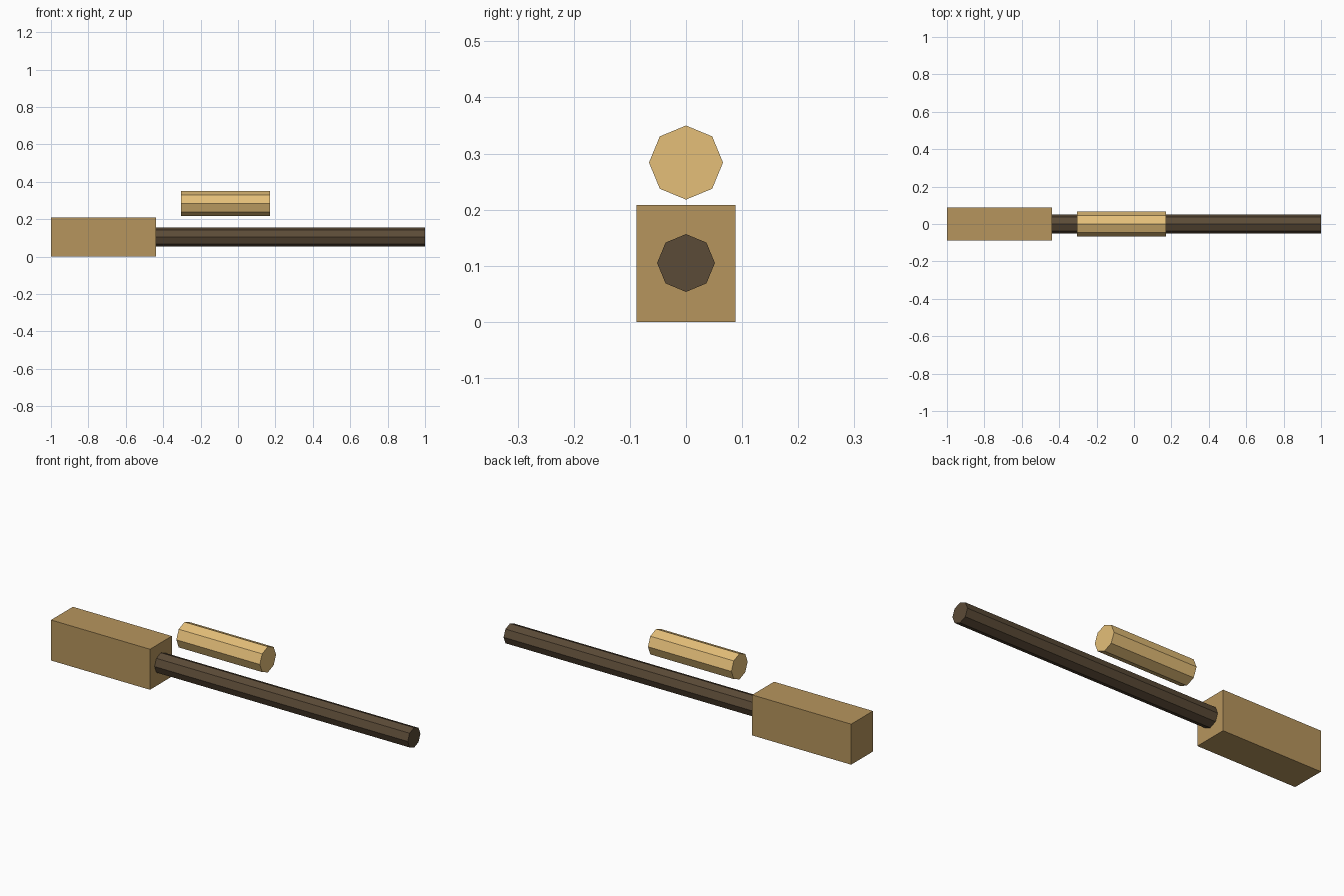
import bpy
import math

if "Cube" in bpy.data.objects:
    bpy.data.objects.remove(bpy.data.objects["Cube"])


def paint(obj, name, color):
    mat = bpy.data.materials.new(name)
    mat.diffuse_color = (*color, 1)
    mat.use_nodes = True
    mat.node_tree.nodes["Principled BSDF"].inputs["Base Color"].default_value = mat.diffuse_color
    obj.data.materials.append(mat)


def rod(name, x0, x1, z, radius, mat_name, color):
    """Eight-sided rod along x with a corner pointing up."""
    bpy.ops.mesh.primitive_cylinder_add(
        vertices=8, radius=radius, depth=x1 - x0,
        location=((x0 + x1) / 2, 0, z), rotation=(0, math.pi / 2, 0))
    obj = bpy.context.object
    obj.name = name
    bpy.ops.object.transform_apply(location=False, rotation=True, scale=True)
    paint(obj, mat_name, color)
    return obj


# Stock block
bpy.ops.mesh.primitive_cube_add(size=1, location=(-0.719, 0, 0.104))
stock = bpy.context.object
stock.name = "stock"
stock.dimensions = (0.562, 0.177, 0.208)
bpy.ops.object.transform_apply(location=False, rotation=False, scale=True)
paint(stock, "tan", (0.47, 0.30, 0.11))

# Long dark barrel, meeting the stock's front face
rod("barrel", -0.44, 1.0, 0.105, 0.0515, "dark_brown", (0.105, 0.07, 0.038))

# Scope tube floating above the barrel
rod("scope", -0.304, 0.17, 0.284, 0.066, "light_tan", (0.78, 0.52, 0.19))
